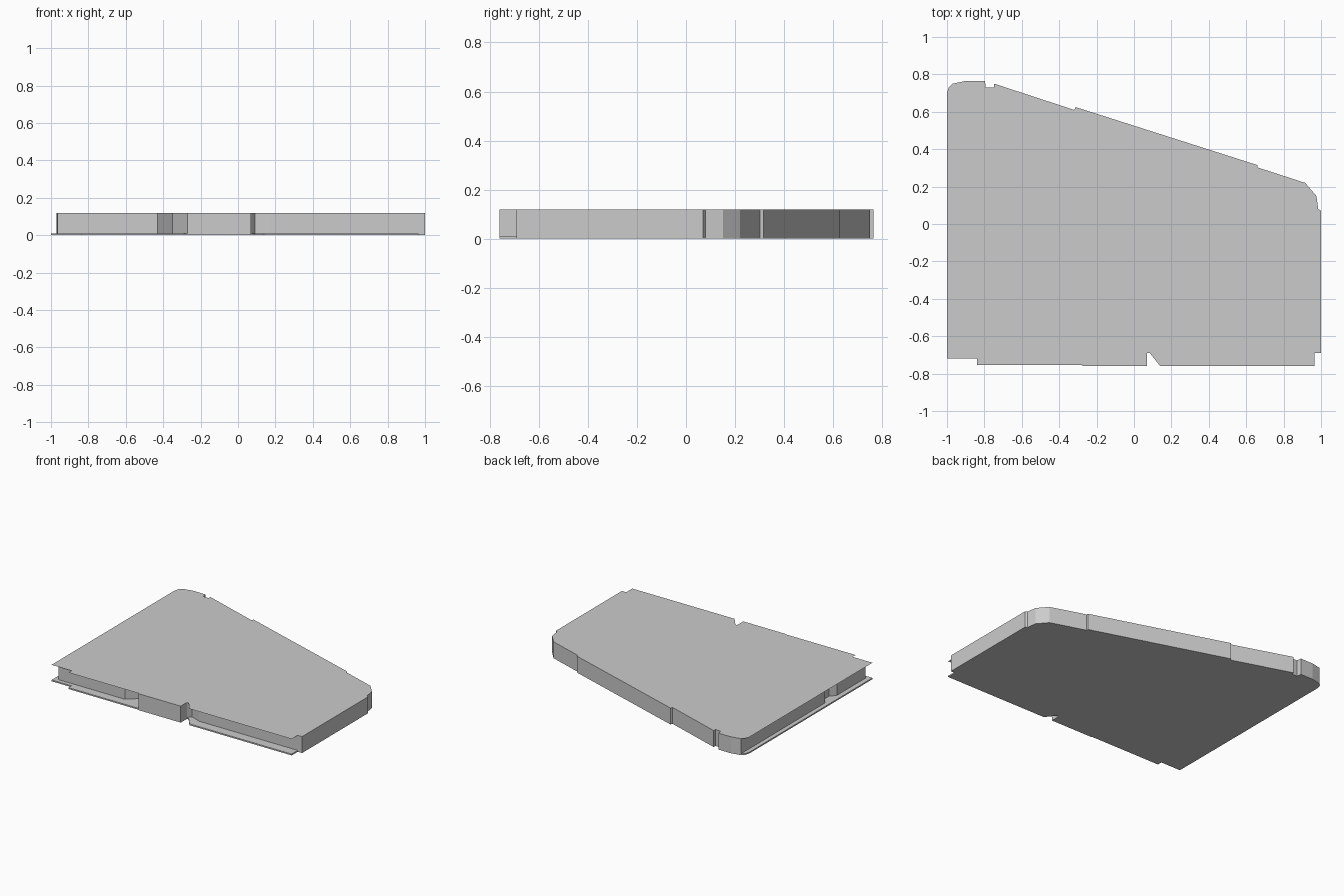
import bpy, bmesh

if "Cube" in bpy.data.objects:
    bpy.data.objects.remove(bpy.data.objects["Cube"])

TOP, SLAB = 0.12, 0.01

# Back and right edge, shared by both plates and the wall
BACK = [(-0.97, 0.75), (-0.90, 0.765), (-0.797, 0.765), (-0.793, 0.73), (-0.75, 0.73),
        (-0.747, 0.75), (-0.32, 0.61), (-0.312, 0.625), (0.66, 0.315), (0.662, 0.302),
        (0.915, 0.22), (0.975, 0.15), (0.985, 0.08), (1, 0.07), (1, -0.69)]

# Front and left edge of the plates
PLATE = BACK + [(0.965, -0.69), (0.965, -0.76), (0.14, -0.76), (0.085, -0.69), (0.07, -0.69),
                (0.07, -0.76), (-0.275, -0.76), (-0.275, -0.755), (-0.84, -0.755),
                (-0.84, -0.72), (-1, -0.72), (-1, 0.70), (-0.99, 0.73)]

# Front and left edge of the inset wall
WALL = BACK + [(0.17, -0.69), (0.09, -0.66), (0.07, -0.69), (0.07, -0.76), (-0.27, -0.76),
               (-0.35, -0.62), (-0.43, -0.69), (-0.965, -0.69), (-0.965, -0.36),
               (-0.93, -0.32), (-0.93, -0.24), (-0.968, -0.22)]


def make(name, outline, z0, z1=None, caps=True):
    """Flat sheet, or an extruded outline with or without caps."""
    bm = bmesh.new()
    base = [bm.verts.new((x, y, z0)) for x, y in reversed(outline)]
    n = len(base)
    if z1 is None:
        bm.faces.new(base)
    else:
        top = [bm.verts.new((v.co.x, v.co.y, z1)) for v in base]
        for i in range(n):
            j = (i + 1) % n
            bm.faces.new((base[i], base[j], top[j], top[i]))
        if caps:
            bm.faces.new(top)
            bm.faces.new(base[::-1])
    mesh = bpy.data.meshes.new(name)
    bm.to_mesh(mesh)
    bm.free()
    obj = bpy.data.objects.new(name, mesh)
    bpy.context.collection.objects.link(obj)
    return obj


make("bottom_plate", PLATE, 0, SLAB)
make("side_walls", WALL, SLAB, TOP, caps=False)
make("top_plate", PLATE, TOP)
